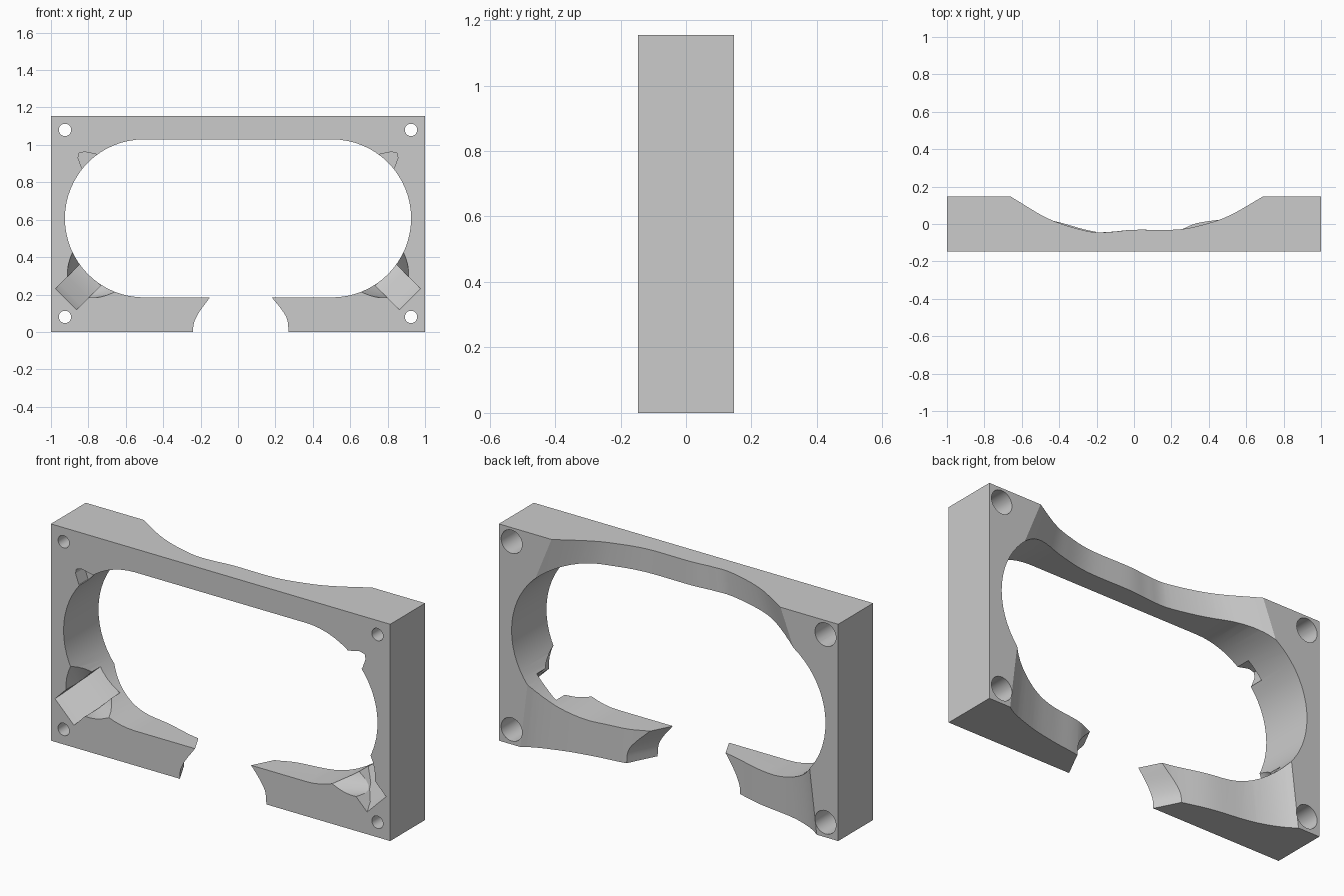
import bpy, bmesh, math
from mathutils import Vector

cube = bpy.data.objects.get("Cube")
if cube:
    bpy.data.objects.remove(cube, do_unlink=True)

W, D, H = 1.0, 0.147, 1.155      # half width, half depth, height
MID, R = 0.607, 0.4225           # opening centre height and end radius

grey = bpy.data.materials.new("plain grey")
grey.use_nodes = True
grey.diffuse_color = (0.6, 0.6, 0.6, 1)
grey.node_tree.nodes["Principled BSDF"].inputs["Base Color"].default_value = (0.6, 0.6, 0.6, 1)


def loft(name, rings):
    """Closed solid through rings of equal point count."""
    bm = bmesh.new()
    rows = [[bm.verts.new(p) for p in ring] for ring in rings]
    n = len(rows[0])
    for a, b in zip(rows, rows[1:]):
        for i in range(n):
            j = (i + 1) % n
            bm.faces.new((a[i], a[j], b[j], b[i]))
    bm.faces.new(rows[0])
    bm.faces.new(rows[-1])
    bmesh.ops.recalc_face_normals(bm, faces=bm.faces)
    mesh = bpy.data.meshes.new(name)
    bm.to_mesh(mesh)
    bm.free()
    mesh.materials.append(grey)
    obj = bpy.data.objects.new(name, mesh)
    bpy.context.collection.objects.link(obj)
    return obj


def circle(centre, u, v, r, n=32):
    return [centre + r * (u * math.cos(a) + v * math.sin(a))
            for a in (2 * math.pi * i / n for i in range(n))]


def smooth(points, steps=6):
    """Rounded path through the points."""
    p = [Vector(q) for q in points]
    p = [2 * p[0] - p[1]] + p + [2 * p[-1] - p[-2]]
    out = []
    for a, b, c, d in zip(p, p[1:], p[2:], p[3:]):
        for k in range(steps):
            t = k / steps
            out.append(0.5 * (2 * b + (c - a) * t + (2 * a - 5 * b + 4 * c - d) * t * t
                              + (3 * b - a - 3 * c + d) * t ** 3))
    return out + [p[-2]]


X, Y, Z = Vector((1, 0, 0)), Vector((0, 1, 0)), Vector((0, 0, 1))

# Main block
frame = loft("frame", [[(-W, y, 0), (W, y, 0), (W, y, H), (-W, y, H)] for y in (-D, D)])
cutters = []

# Rounded opening
def opening(y):
    pts = []
    for i in range(66):
        side, k = (1, i) if i < 33 else (-1, i - 33)
        a = -math.pi / 2 + math.pi * k / 32
        pts.append((side * (0.503 + R * math.cos(a)), y, MID + side * R * math.sin(a)))
    return pts

cutters.append(loft("opening_cutter", [opening(-0.4), opening(0.4)]))

# Scooped back of the upper bar
upper = smooth([(-0.92, 0.3), (-0.66, 0.147), (-0.45, 0.025), (-0.24, -0.04), (-0.12, -0.042),
                (0, -0.031), (0.24, -0.029), (0.4, 0.005), (0.52, 0.05), (0.69, 0.147), (0.95, 0.3)])
cutters.append(loft("upper_scoop_cutter",
                    [[(p.x * s, p.y, z) for p in upper] for z, s in ((0.85, 1.18), (1.2, 0.973))]))

# Scooped back of the lower bar
lower = smooth([(-1, 0.3), (-0.88, 0.147), (-0.7, 0.06), (-0.45, 0.018), (-0.22, -0.04), (0, -0.05),
                (0.22, -0.04), (0.35, 0.005), (0.52, 0.03), (0.7, 0.07), (0.88, 0.147), (1, 0.3)])
cutters.append(loft("lower_scoop_cutter",
                    [[(p.x * s, p.y, z) for p in lower] for z, s in ((-0.05, 1), (0.45, 0.93))]))

# Gap in the lower bar, flaring to the back
left_edge = smooth([(0.13, 0.25), (0.18, 0.185), (0.225, 0.13), (0.262, 0.07), (0.27, 0), (0.27, -0.05)], 4)
right_edge = smooth([(-0.11, 0.25), (-0.15, 0.185), (-0.205, 0.11), (-0.235, 0.05), (-0.24, 0), (-0.24, -0.05)], 4)
rings = []
for y, grow in ((-0.2, 0), (-0.147, 0), (-0.04, 0.055), (0.2, 0.17)):
    rings.append([(p.x + grow, y, p.y) for p in left_edge]
                 + [(p.x - grow, y, p.y) for p in reversed(right_edge)])
cutters.append(loft("gap_cutter", rings))

for s in (-1, 1):
    # Counterbored screw holes
    for z in (0.08, 1.08):
        steps = ((-0.2, 0.033), (-0.06, 0.033), (-0.06, 0.062), (0.2, 0.062))
        cutters.append(loft("screw_hole_cutter",
                            [circle(Vector((s * 0.925, y, z)), X, Z, r) for y, r in steps]))

    # Sloping pocket in each lower corner
    outer = Vector((s * 0.92, 0, 0.174))
    inward = Vector((-s, 0, 1)).normalized()
    across = Vector((s, 0, 1)).normalized()
    floor = [(0, -0.3), (0, -0.147), (0.035, -0.085), (0.09, -0.035), (0.115, 0.0),
             (0.185, 0.05), (0.25, 0.05), (0.25, -0.3)]
    cutters.append(loft("pocket_cutter",
                        [[outer + inward * d + Y * y + across * w for d, y in floor]
                         for w in (-0.079, 0.079)]))

    # Flared clearance around the pocket
    axis = (inward - Y).normalized()
    base = outer + inward * 0.1 - Y * 0.035
    cutters.append(loft("clearance_cutter",
                        [circle(base + axis * t, across, axis.cross(across), r)
                         for t, r in ((0, 0.08), (0.3, 0.225))]))

    # Small notch in each upper corner
    lobe = [(0.70, 0.90), (0.75, 0.948), (0.82, 0.963), (0.85, 0.955),
            (0.855, 0.93), (0.835, 0.875), (0.78, 0.84)]
    cutters.append(loft("notch_cutter", [[(s * x, y, z) for x, z in lobe] for y in (-0.3, -0.07)]))

# Carve the block
bpy.ops.object.select_all(action='DESELECT')
bpy.context.view_layer.objects.active = frame
frame.select_set(True)
for c in cutters:
    mod = frame.modifiers.new("carve", 'BOOLEAN')
    mod.operation, mod.solver, mod.object = 'DIFFERENCE', 'EXACT', c
    bpy.ops.object.modifier_apply(modifier=mod.name)
    bpy.data.objects.remove(c, do_unlink=True)
bpy.ops.object.shade_smooth_by_angle(angle=math.radians(25))
